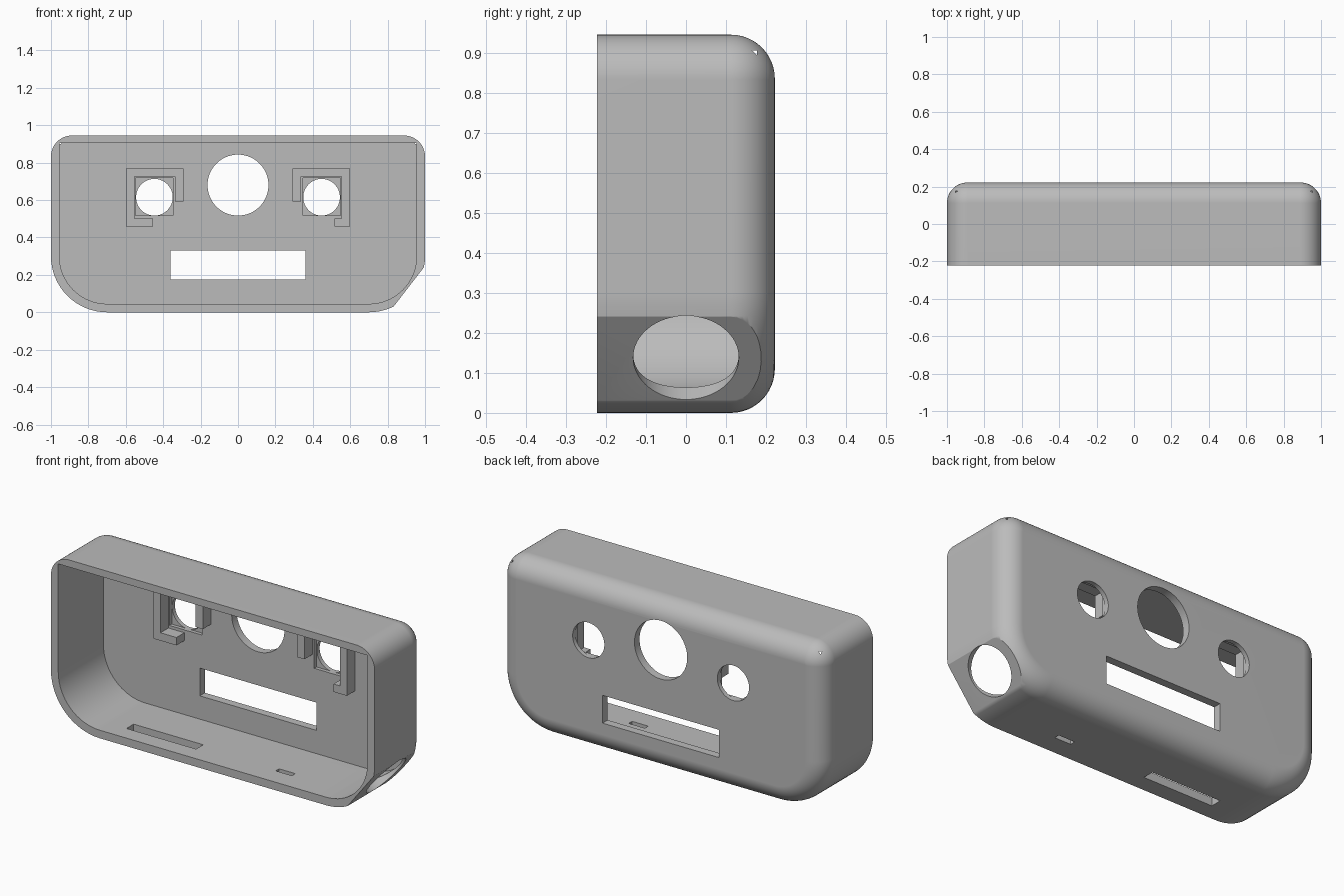
import bpy, bmesh
from math import sin, cos, pi, atan2
from mathutils import Matrix, Vector

cube = bpy.data.objects.get("Cube")
if cube:
    bpy.data.objects.remove(cube)

grey = bpy.data.materials.new("plain grey")
grey.use_nodes = True
grey.diffuse_color = (0.5, 0.5, 0.5, 1)
grey.node_tree.nodes["Principled BSDF"].inputs["Base Color"].default_value = (0.5, 0.5, 0.5, 1)

FRONT, BACK, TOP = -0.222, 0.222, 0.945
WALL, FILLET = 0.045, 0.11
INNER_BACK = BACK - WALL


def outline(x, z0, z1, r_low, r_top, inset=0.0, steps=16):
    """Rounded rectangle in x/z, counter-clockwise seen from the front."""
    points = []
    corners = [(1, 0, r_low, -90), (1, 1, r_top, 0), (-1, 1, r_top, 90), (-1, 0, r_low, 180)]
    for side, upper, r, start in corners:
        cx = side * (x - r)
        cz = z1 - r if upper else z0 + r
        count = steps if r > 0 else 0
        for i in range(count + 1):
            a = (start + 90 * i / max(count, 1)) * pi / 180
            points.append((cx + (r - inset) * cos(a) if r else cx,
                           cz + (r - inset) * sin(a) if r else cz))
    return points


def loft(name, layers):
    """Solid through a list of (y, outline) layers, capped at both ends."""
    bm = bmesh.new()
    rings = [[bm.verts.new((x, y, z)) for x, z in pts] for y, pts in layers]
    bm.faces.new(rings[0])
    bm.faces.new(rings[-1][::-1])
    for a, b in zip(rings, rings[1:]):
        for i in range(len(a)):
            j = (i + 1) % len(a)
            bm.faces.new((a[i], b[i], b[j], a[j]))
    bmesh.ops.recalc_face_normals(bm, faces=bm.faces)
    return finish(name, bm)


def finish(name, bm):
    mesh = bpy.data.meshes.new(name)
    bm.to_mesh(mesh)
    bm.free()
    mesh.materials.append(grey)
    obj = bpy.data.objects.new(name, mesh)
    bpy.context.collection.objects.link(obj)
    return obj


def box(name, x0, x1, y0, y1, z0, z1):
    bm = bmesh.new()
    size = Matrix.Diagonal((x1 - x0, y1 - y0, z1 - z0, 1))
    centre = Matrix.Translation(((x0 + x1) / 2, (y0 + y1) / 2, (z0 + z1) / 2))
    bmesh.ops.create_cube(bm, size=1, matrix=centre @ size)
    return finish(name, bm)


def cylinder(name, centre, axis, radius, depth):
    bm = bmesh.new()
    turn = Vector(axis).to_track_quat('Z', 'Y').to_matrix().to_4x4()
    bmesh.ops.create_cone(bm, cap_ends=True, segments=64, radius1=radius, radius2=radius,
                          depth=depth, matrix=Matrix.Translation(centre) @ turn)
    return finish(name, bm)


def cut(target, cutter):
    cutter.hide_render = True
    mod = target.modifiers.new("cut", 'BOOLEAN')
    mod.operation, mod.solver, mod.object = 'DIFFERENCE', 'EXACT', cutter
    bpy.context.view_layer.objects.active = target
    bpy.ops.object.modifier_apply(modifier=mod.name)
    bpy.data.objects.remove(cutter)


# Shell with a rounded back edge
layers = [(FRONT, outline(1, 0, TOP, 0.3, 0.112))]
for i in range(13):
    a = i / 12 * pi / 2
    layers.append((BACK - FILLET + FILLET * sin(a),
                   outline(1, 0, TOP, 0.3, 0.112, FILLET * (1 - cos(a)))))
shell = loft("shell", layers)

# Hollow with square upper corners
hollow = outline(1 - WALL, WALL, TOP - 0.04, 0.255, 0)
cut(shell, loft("hollow_cutter", [(FRONT - 0.1, hollow), (INNER_BACK, hollow)]))

# Slanted lower corner and its round port
low, high = Vector((0.83, 0, 0.028)), Vector((1, 0, 0.248))
slope = (high - low).normalized()
normal = Vector((slope.z, 0, -slope.x))
middle = (low + high) / 2
corner = box("corner_cutter", -0.4, 0.4, -0.5, 0.5, 0, 0.4)
corner.data.transform(Matrix.Translation(middle) @ Matrix.Rotation(atan2(normal.x, normal.z), 4, 'Y'))
cut(shell, corner)
cut(shell, cylinder("port_cutter", middle, normal, 0.132, 0.2))

# Openings in the back wall
cut(shell, cylinder("main_hole_cutter", (0, 0.2, 0.68), (0, 1, 0), 0.163, 0.2))
cut(shell, box("window_cutter", -0.36, 0.36, 0.1, 0.3, 0.175, 0.33))
for side in (-1, 1):
    x = side * 0.447
    cut(shell, box("recess_cutter", x - 0.1, x + 0.1, 0.1, INNER_BACK + 0.02, 0.518, 0.718))
    cut(shell, cylinder("small_hole_cutter", (x, 0.2, 0.615), (0, 1, 0), 0.098, 0.2))

# Slots in the floor
cut(shell, box("long_slot_cutter", -0.6, -0.17, -0.127, -0.064, -0.1, 0.1))
cut(shell, box("short_slot_cutter", 0.31, 0.41, -0.11, -0.08, -0.1, 0.1))

# Hooked brackets around the small holes
for side, name, hook in ((-1, "right_bracket", 0.455), (1, "left_bracket", 0.515)):
    profile = [(0.598, 0.458), (0.598, 0.768), (0.292, 0.768), (0.292, 0.592), (0.336, 0.592),
               (0.336, 0.726), (0.554, 0.726), (0.554, 0.502), (hook, 0.502), (hook, 0.458)]
    points = [(side * x, z) for x, z in profile]
    loft(name, [(INNER_BACK - 0.07, points), (INNER_BACK + 0.002, points)])

# Smooth rounded surfaces, crisp flat ones
bpy.ops.object.select_all(action='DESELECT')
shell.select_set(True)
bpy.context.view_layer.objects.active = shell
bpy.ops.object.shade_smooth_by_angle(angle=pi / 6)
weighted = shell.modifiers.new("weighted_normals", 'WEIGHTED_NORMAL')
weighted.keep_sharp = True
